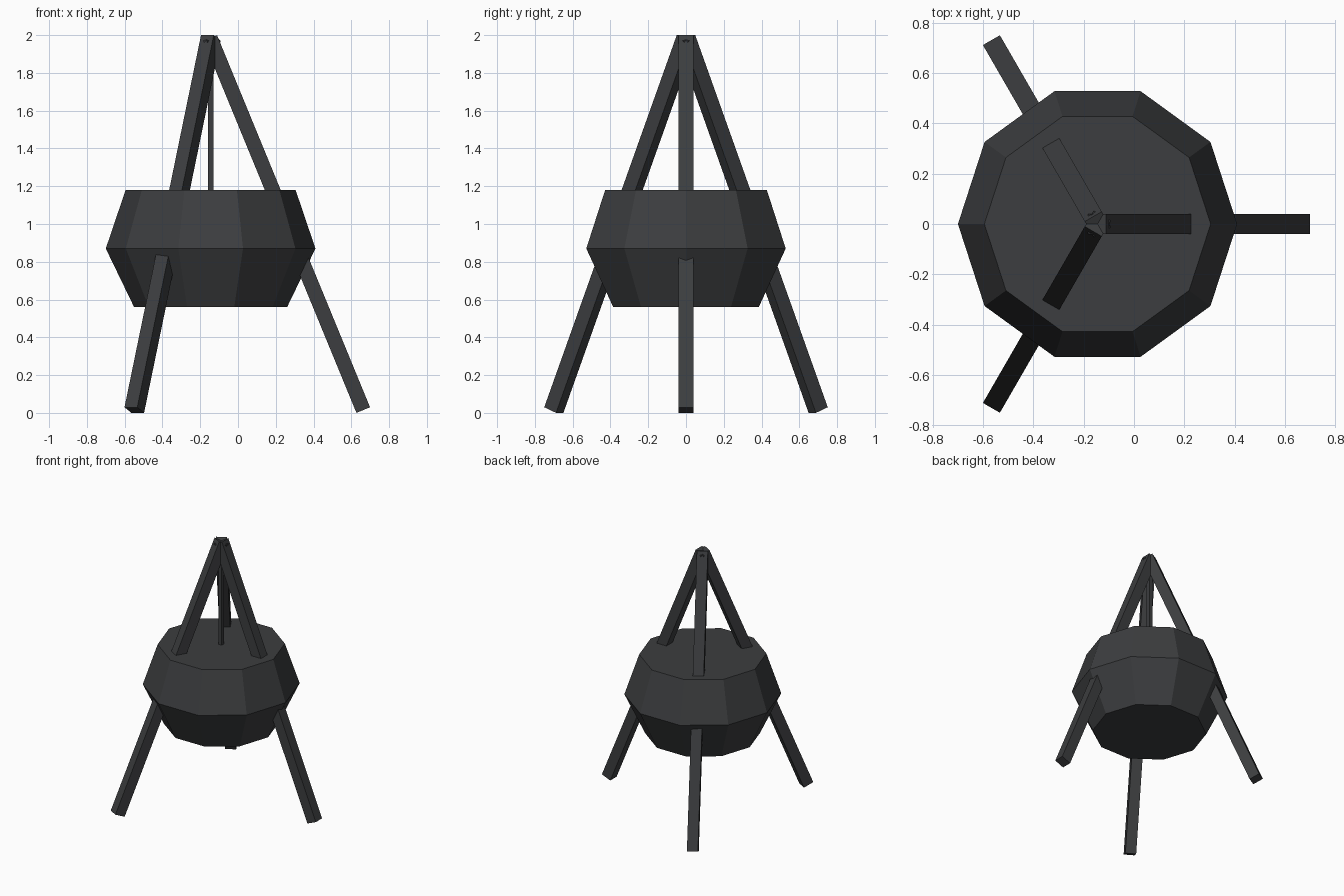
import bpy, bmesh
from math import radians, cos, sin, pi
from mathutils import Vector, Matrix

if "Cube" in bpy.data.objects:
    bpy.data.objects.remove(bpy.data.objects["Cube"])

CX = -0.145  # tripod and pot axis

iron = bpy.data.materials.new("dark_iron")
iron.diffuse_color = (0.045, 0.047, 0.05, 1)
iron.use_nodes = True
iron.node_tree.nodes["Principled BSDF"].inputs["Base Color"].default_value = iron.diffuse_color


def add_object(name, bm):
    bmesh.ops.recalc_face_normals(bm, faces=bm.faces)
    mesh = bpy.data.meshes.new(name)
    bm.to_mesh(mesh)
    bm.free()
    mesh.materials.append(iron)
    ob = bpy.data.objects.new(name, mesh)
    bpy.context.collection.objects.link(ob)
    return ob


def bar(name, a, b, width, turn=0.0):
    """Square bar running from a to b, then turned about the vertical axis."""
    a, b = Vector(a), Vector(b)
    along = (b - a).normalized()
    side = Vector((0, 1, 0))
    out = side.cross(along)
    rot = Matrix((out, side, along)).transposed().to_4x4()
    bm = bmesh.new()
    bmesh.ops.create_cube(bm, size=1)
    bm.transform(Matrix.Translation((CX, 0, 0)) @ Matrix.Rotation(turn, 4, 'Z')
                 @ Matrix.Translation((a + b) / 2) @ rot
                 @ Matrix.Diagonal((width, width, (b - a).length, 1)))
    return add_object(name, bm)


# Ten-sided pot: bottom, belly and rim rings, closed at both ends
bm = bmesh.new()
rings = [[bm.verts.new((CX + r * cos(i * pi / 5), r * sin(i * pi / 5), z)) for i in range(10)]
         for r, z in ((0.405, 0.56), (0.555, 0.87), (0.45, 1.18))]
for low, high in zip(rings, rings[1:]):
    for i in range(10):
        j = (i + 1) % 10
        bm.faces.new((low[i], low[j], high[j], high[i]))
bm.faces.new(rings[0])
bm.faces.new(rings[-1])
add_object("pot", bm)

# Three splayed legs meeting at the top
for i in range(3):
    bar(f"tripod_leg_{i + 1}", (0.808, 0, 0.015), (-0.002, 0, 1.985), 0.078, radians(120 * i))

# Thin hanging rod from the apex to the pot
bar("hanging_rod", (0, 0, 1.17), (0, 0, 1.97), 0.03)
